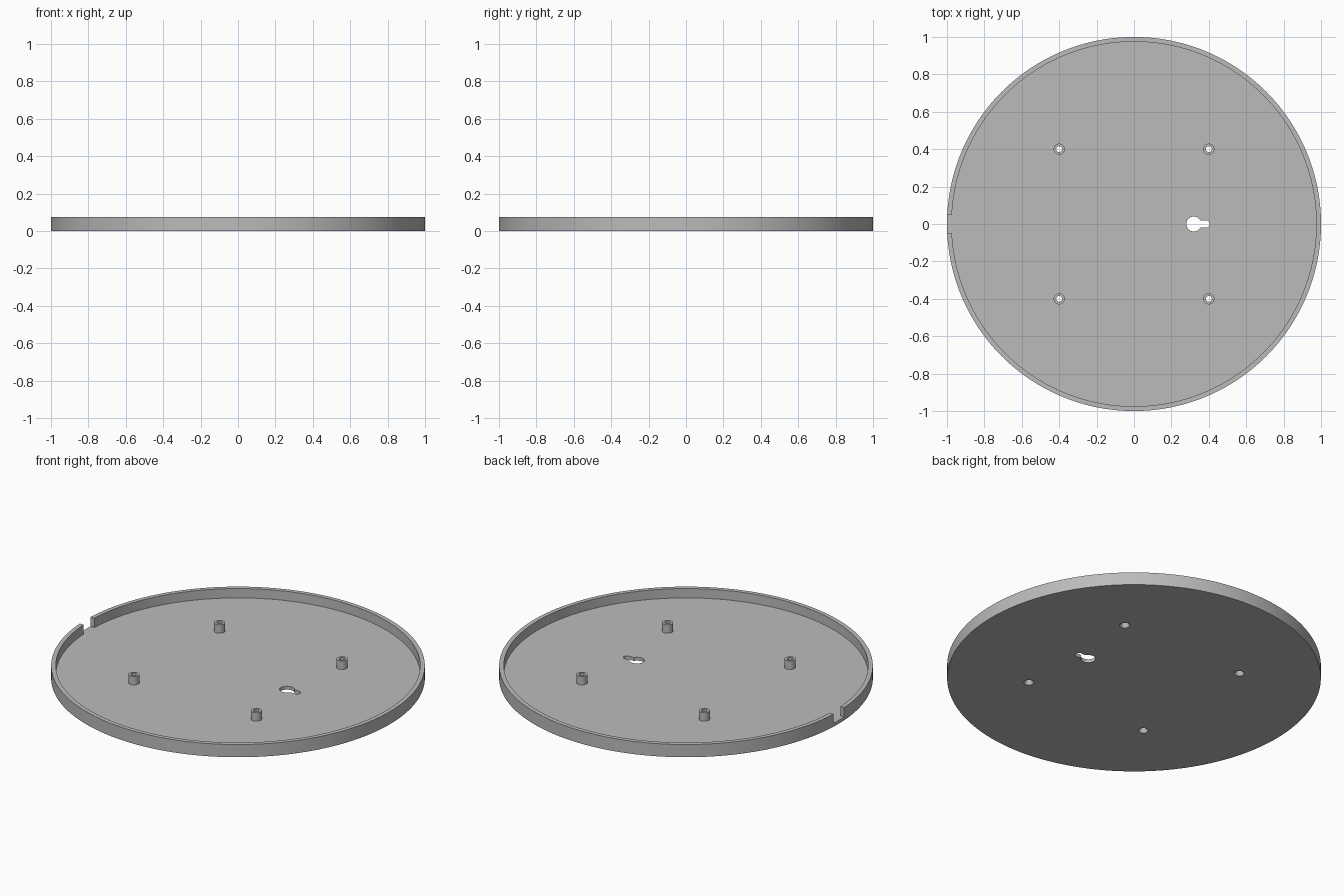
import bpy, math

if "Cube" in bpy.data.objects:
    bpy.data.objects.remove(bpy.data.objects["Cube"])

H, FLOOR, WALL = 0.075, 0.02, 0.025   # tray height, floor and rim thickness
BOSSES = [(x, y) for x in (-0.4, 0.4) for y in (-0.4, 0.4)]

grey = bpy.data.materials.new("light grey")
grey.diffuse_color = (0.5, 0.5, 0.5, 1)
grey.use_nodes = True
grey.node_tree.nodes["Principled BSDF"].inputs["Base Color"].default_value = grey.diffuse_color


def cylinder(name, x, y, r1, z0, z1, r2=None, n=48):
    bpy.ops.mesh.primitive_cone_add(vertices=n, radius1=r1, radius2=r1 if r2 is None else r2,
                                    depth=z1 - z0, location=(x, y, (z0 + z1) / 2))
    ob = bpy.context.object
    ob.name = name
    ob.data.materials.append(grey)
    return ob


def box(name, x, y, z, sx, sy, sz):
    bpy.ops.mesh.primitive_cube_add(size=1, location=(x, y, z))
    ob = bpy.context.object
    ob.name = name
    ob.scale = (sx, sy, sz)
    ob.data.materials.append(grey)
    return ob


def combine(target, tool, operation):
    mod = target.modifiers.new(operation.lower(), 'BOOLEAN')
    mod.operation, mod.solver, mod.object = operation, 'EXACT', tool
    bpy.context.view_layer.objects.active = target
    bpy.ops.object.modifier_apply(modifier=mod.name)
    bpy.data.objects.remove(tool, do_unlink=True)


# Round tray with a raised rim
tray = cylinder("round_tray", 0, 0, 1, 0, H, n=192)
combine(tray, cylinder("inside_cutter", 0, 0, 1 - WALL, FLOOR, 0.2, n=192), 'DIFFERENCE')

# Cable notch through the rim
combine(tray, box("notch_cutter", -1, 0, FLOOR + 0.1, 0.2, 0.1, 0.2), 'DIFFERENCE')

# Keyhole for hanging: large hole, narrow slot, rounded end
combine(tray, cylinder("keyhole_cutter", 0.32, 0, 0.04, -0.1, 0.2), 'DIFFERENCE')
combine(tray, box("slot_cutter", 0.353, 0, 0.05, 0.066, 0.04, 0.3), 'DIFFERENCE')
combine(tray, cylinder("slot_end_cutter", 0.385, 0, 0.02, -0.1, 0.2), 'DIFFERENCE')

# Screw bosses with a through hole and a countersink underneath
for x, y in BOSSES:
    combine(tray, cylinder("screw_boss", x, y, 0.03, 0.01, H - 0.005, n=32), 'UNION')
    combine(tray, cylinder("hole_cutter", x, y, 0.016, -0.1, 0.2, n=24), 'DIFFERENCE')
    combine(tray, cylinder("countersink_cutter", x, y, 0.0288, -0.002, 0.02, 0.016, n=24), 'DIFFERENCE')

bpy.ops.object.select_all(action='DESELECT')
tray.select_set(True)
bpy.context.view_layer.objects.active = tray
bpy.ops.object.shade_smooth_by_angle(angle=math.radians(30))
